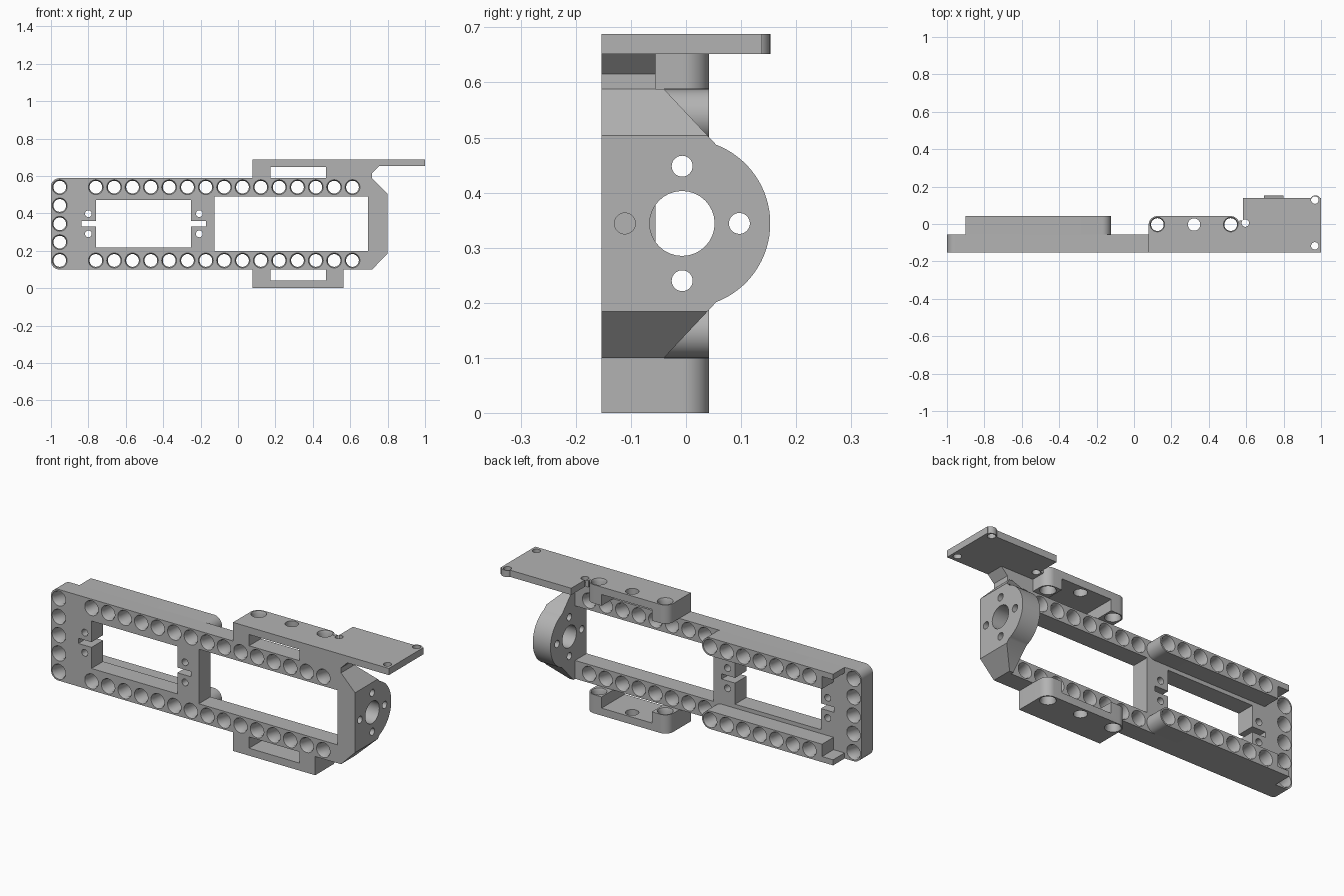
import bpy, bmesh
from math import sin, cos, pi, radians
from mathutils import Vector

cube = bpy.data.objects.get("Cube")
if cube:
    bpy.data.objects.remove(cube)

mat = bpy.data.materials.new("plain grey")
mat.use_nodes = True
GREY = (0.45, 0.45, 0.45, 1)
mat.diffuse_color = GREY
mat.node_tree.nodes["Principled BSDF"].inputs["Base Color"].default_value = GREY

# Key dimensions
MID = 0.344                       # mirror height of the frame
FRONT, BACK, RAIL = -0.153, -0.055, 0.042
BOT, TOP = 0.1, 0.588
PITCH = 0.098
END_IN, END_OUT = 0.695, 0.8


def place(axis, u, v, t):
    return Vector({"x": (t, u, v), "y": (u, t, v), "z": (u, v, t)}[axis])


def finish(bm, name):
    bmesh.ops.recalc_face_normals(bm, faces=bm.faces)
    me = bpy.data.meshes.new(name)
    bm.to_mesh(me)
    bm.free()
    ob = bpy.data.objects.new(name, me)
    bpy.context.scene.collection.objects.link(ob)
    return ob


def loft(bm, rings):
    """Skin a list of equal rings and cap both ends."""
    vs = [[bm.verts.new(p) for p in ring] for ring in rings]
    n = len(vs[0])
    for a, b in zip(vs, vs[1:]):
        for i in range(n):
            bm.faces.new((a[i], a[(i + 1) % n], b[(i + 1) % n], b[i]))
    bm.faces.new(vs[0][::-1])
    bm.faces.new(vs[-1])


def prism(name, pts, axis, a, b):
    bm = bmesh.new()
    loft(bm, [[place(axis, u, v, t) for u, v in pts] for t in (a, b)])
    return finish(bm, name)


def box(x0, x1, y0, y1, z0, z1):
    return prism("cutter", [(x0, y0), (x1, y0), (x1, y1), (x0, y1)], "z", z0, z1)


def arc(cx, cy, r, a0, a1, n=10):
    angles = [radians(a0 + (a1 - a0) * i / n) for i in range(n + 1)]
    return [(cx + r * cos(a), cy + r * sin(a)) for a in angles]


def holes(centres, axis, a, b, r, rim=0.0):
    """Round cutters through a..b, with a bevelled rim at both ends."""
    bm = bmesh.new()
    c, e = 0.012, 0.01
    steps = [(a - e, r + rim), (a, r + rim), (a + c, r), (b - c, r), (b, r + rim), (b + e, r + rim)]
    if not rim:
        steps = [(a - e, r), (b + e, r)]
    for u, v in centres:
        loft(bm, [[place(axis, *p, t) for p in arc(u, v, q, 0, 360, 32)[:-1]] for t, q in steps])
    return finish(bm, "cutter")


def combine(ob, others, op="DIFFERENCE"):
    for other in others:
        other.hide_render = True
        m = ob.modifiers.new("cut", "BOOLEAN")
        m.operation, m.object, m.solver = op, other, "EXACT"
    bpy.context.view_layer.update()
    me = bpy.data.meshes.new_from_object(ob.evaluated_get(bpy.context.evaluated_depsgraph_get()))
    ob.modifiers.clear()
    ob.data = me
    for other in others:
        bpy.data.objects.remove(other)


def dress(ob):
    me = ob.data
    me.materials.clear()
    me.materials.append(mat)
    me.shade_smooth()
    me.set_sharp_from_angle(angle=radians(30))


def flip(pts, sign):
    return [(u, MID + sign * (v - MID)) for u, v in pts]


row_x = [-0.76 + PITCH * k for k in range(15)]
row_z = (MID - 2 * PITCH, MID + 2 * PITCH)


def thick_holes():
    return holes([(x, z) for x in row_x[:7] for z in row_z], "y", FRONT, RAIL, 0.034, 0.006)


# Frame plate with rounded left corners
R = 0.045
plate = prism("frame_plate", [(END_IN, BOT), (END_IN, TOP)] + arc(-1 + R, TOP - R, R, 90, 180)
              + arc(-1 + R, BOT + R, R, 180, 270), "y", FRONT, BACK)
thin = [(x, z) for x in row_x[7:] for z in row_z]
thin += [(-0.953, MID + PITCH * k) for k in range(-2, 3)]
combine(plate, [
    box(-0.125, 0.75, -0.3, 0.3, 0.198, 0.49),
    box(-0.76, -0.252, -0.3, 0.3, 0.217, 0.471),
    box(-0.838, -0.172, -0.3, 0.3, MID - 0.014, MID + 0.014),
    holes([(x, MID + s * 0.054) for x in (-0.8, -0.207) for s in (-1, 1)], "y", FRONT, BACK, 0.018),
    holes(thin, "y", FRONT, BACK, 0.034, 0.006),
    thick_holes()])
dress(plate)

# Thick rear rails, rounded at one end, with a thin lip at the other
for name, s in (("upper_rail", 1), ("lower_rail", -1)):
    pts = [(-0.9, TOP), (-0.9, TOP - 0.03), (-0.835, TOP - 0.03), (-0.835, TOP - 0.096)]
    pts += arc(row_x[6], TOP - 0.048, 0.048, -90, 90, 16)
    rail = prism(name, flip(pts, s), "y", BACK, RAIL)
    combine(rail, [thick_holes()])
    dress(rail)

# Round-backed end flange with a bearing hole and screw circle
side = [(FRONT, BOT), (-0.04, BOT)] + arc(0, MID, 0.153, -69, 69, 32) + [(-0.04, TOP), (FRONT, TOP)]
flange = prism("end_flange", side, "x", END_IN, END_OUT)
corner = [(0.717, TOP), (0.717, 0.7), (0.9, 0.7), (0.9, 0.504), (END_OUT, 0.504)]
ring = [(-0.007 + u, MID + v) for u, v in arc(0, 0, 0.104, 0, 270, 3)]
combine(flange, [prism("cutter", flip(corner, s), "y", -0.3, 0.3) for s in (1, -1)]
        + [holes([(-0.007, MID)], "x", END_IN, END_OUT, 0.059),
           holes(ring, "x", END_IN, END_OUT, 0.019)])
dress(flange)

# Slotted mounting brackets above and below
X0, X1, DECK = 0.078, 0.564, 0.652
for name, s in (("upper_bracket", 1), ("lower_bracket", -1)):
    z0, z1 = sorted(v for _, v in flip([(0, TOP), (0, 0.688)], s))
    s0, s1 = sorted(v for _, v in flip([(0, TOP - 0.02), (0, DECK - 0.004)], s))
    foot = [(X0, FRONT), (X1, FRONT)] + arc(X1 - 0.047, RAIL - 0.047, 0.047, 0, 90)
    foot += arc(X0 + 0.047, RAIL - 0.047, 0.047, 90, 180)
    bracket = prism(name, foot, "z", z0, z1)
    combine(bracket, [
        box(0.173, 0.47, -0.3, 0.3, s0, s1),
        holes([(x, -0.003) for x in (0.125, 0.517)], "z", z0, z1, 0.034, 0.005),
        holes([(0.321, -0.003)], "z", z0, z1, 0.033)])
    dress(bracket)

# Overhanging deck with screw bosses
deck = prism("deck", [(X1, FRONT), (1, FRONT), (1, 0.138), (0.583, 0.138), (0.583, 0.02),
                      (X1, 0.02)], "z", DECK, 0.688)
combine(deck, [prism("boss", arc(0.97, 0.123, 0.03, 0, 360, 32)[:-1], "z", DECK, 0.688)], "UNION")
combine(deck, [holes([(0.967, 0.128), (0.967, -0.117), (0.595, 0.005)], "z", DECK, 0.688, 0.02)])
dress(deck)

# Brace joining the deck to the frame
brace = prism("deck_brace", [(X1, TOP), (0.717, TOP), (0.717, 0.615), (0.754, DECK), (X1, DECK)],
              "y", FRONT, BACK)
dress(brace)
